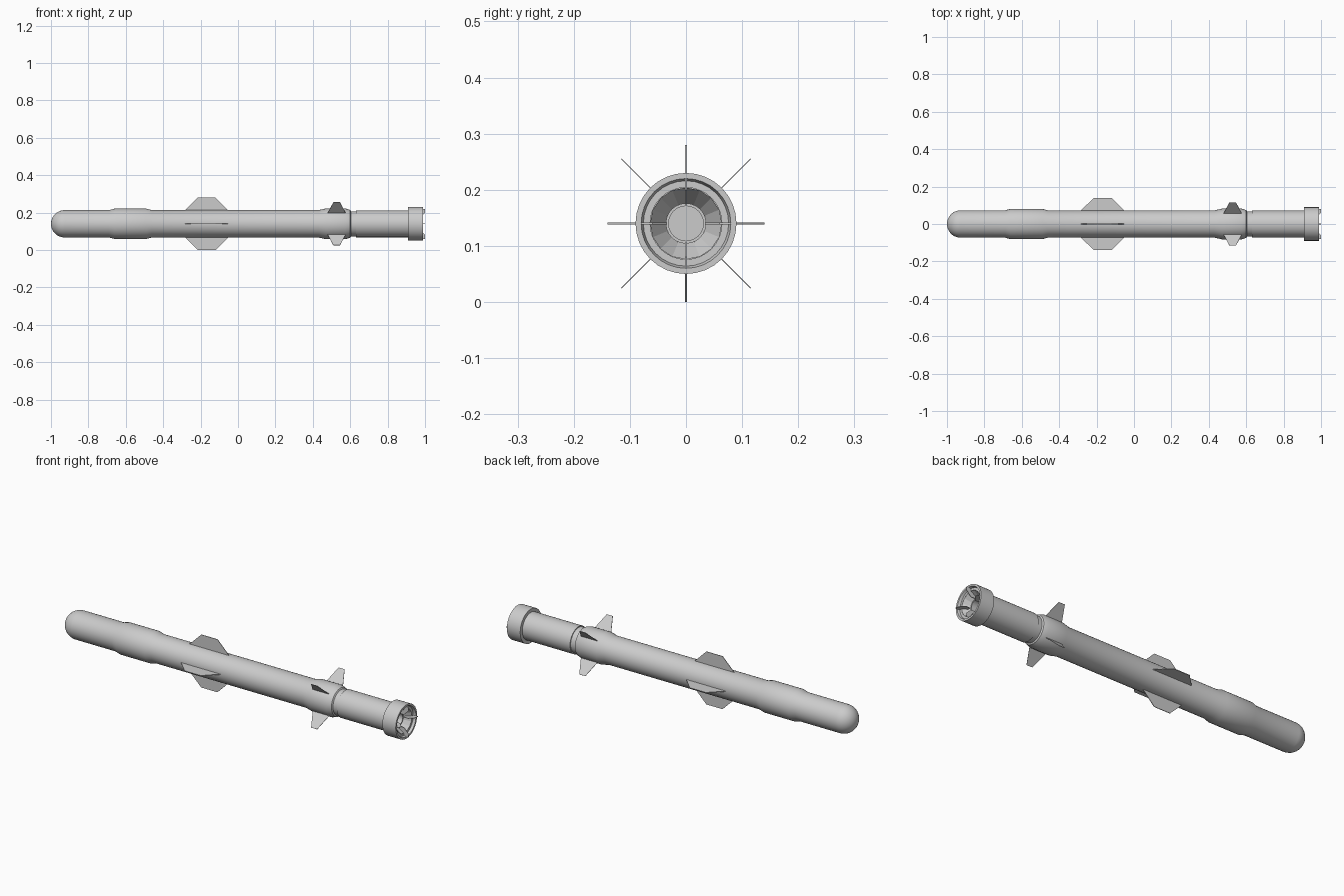
import bpy, bmesh, math
from mathutils import Matrix, Vector

if "Cube" in bpy.data.objects:
    bpy.data.objects.remove(bpy.data.objects["Cube"])

AXIS_Z = 0.14


def finish(name, bm, smooth=None):
    bmesh.ops.remove_doubles(bm, verts=bm.verts, dist=1e-5)
    bmesh.ops.recalc_face_normals(bm, faces=bm.faces)
    mesh = bpy.data.meshes.new(name)
    bm.to_mesh(mesh)
    bm.free()
    ob = bpy.data.objects.new(name, mesh)
    bpy.context.collection.objects.link(ob)
    ob.location.z = AXIS_Z
    if smooth:
        bpy.ops.object.select_all(action='DESELECT')
        ob.select_set(True)
        bpy.context.view_layer.objects.active = ob
        bpy.ops.object.shade_smooth_by_angle(angle=math.radians(smooth))
    return ob


def lathe(name, profile, steps=32, smooth=30):
    """Revolve (x, radius) points about the long axis."""
    bm = bmesh.new()
    vs = [bm.verts.new((x, 0, r)) for x, r in profile]
    es = [bm.edges.new(p) for p in zip(vs, vs[1:])]
    bmesh.ops.spin(bm, geom=vs + es, cent=(0, 0, 0), axis=(1, 0, 0),
                   angle=math.tau, steps=steps, use_merge=True)
    return finish(name, bm, smooth)


def fins(name, outline, thick, offset):
    """Four thin plates around the axis; outline is (x, radius)."""
    for i in range(4):
        rot = Matrix.Rotation(math.radians(offset + 90 * i), 4, 'X')
        bm = bmesh.new()
        a, b = [[bm.verts.new(rot @ Vector((x, s * thick / 2, r)))
                 for x, r in outline] for s in (-1, 1)]
        bm.faces.new(a)
        bm.faces.new(b[::-1])
        n = len(a)
        for k in range(n):
            j = (k + 1) % n
            bm.faces.new((a[k], b[k], b[j], a[j]))
        finish(f"{name}_{i + 1}", bm)


# Main body: round nose, front collar, tail collar, closed tail
R = 0.073
nose = [(-1 + R * (1 - math.cos(t)), R * math.sin(t))
        for t in [math.pi / 2 * k / 10 for k in range(11)]]
lathe("main_body", nose + [
    (-0.69, R), (-0.66, 0.081), (-0.49, 0.081), (-0.46, R),
    (0.43, R), (0.47, 0.082), (0.575, 0.082), (0.6, 0.074),
    (0.605, 0.066), (0.605, 0)])

# Recessed waist and booster tube
lathe("waist", [(0.6, 0.067), (0.635, 0.067)])
lathe("booster", [(0.63, 0.06), (0.63, 0.072), (0.93, 0.072), (0.93, 0.06)])

# End ring with a recessed step inside
lathe("end_ring", [(0.91, 0.07), (0.91, 0.09), (0.988, 0.09),
                   (0.988, 0.08), (0.975, 0.076), (0.975, 0.064)])

# Faceted nozzle cone with throat tube and closed bottom
lathe("nozzle", [(0.975, 0.064), (0.93, 0.036)], steps=16, smooth=None)
lathe("nozzle_throat", [(0.93, 0.036), (0.945, 0.036), (0.945, 0.031),
                        (0.91, 0.031), (0.91, 0)], steps=24)

# Wings, steering fins and exhaust vanes
fins("wing", [(-0.295, 0.06), (-0.283, 0.073), (-0.215, 0.14),
              (-0.12, 0.14), (-0.053, 0.073), (-0.04, 0.06)], 0.003, 0)
fins("tail_fin", [(0.475, 0.07), (0.51, 0.163), (0.545, 0.163),
                  (0.58, 0.07)], 0.002, 45)
fins("exhaust_vane", [(0.95, 0.034), (0.975, 0.034), (1.0, 0.06),
                      (1.0, 0.08), (0.95, 0.08)], 0.003, 0)
